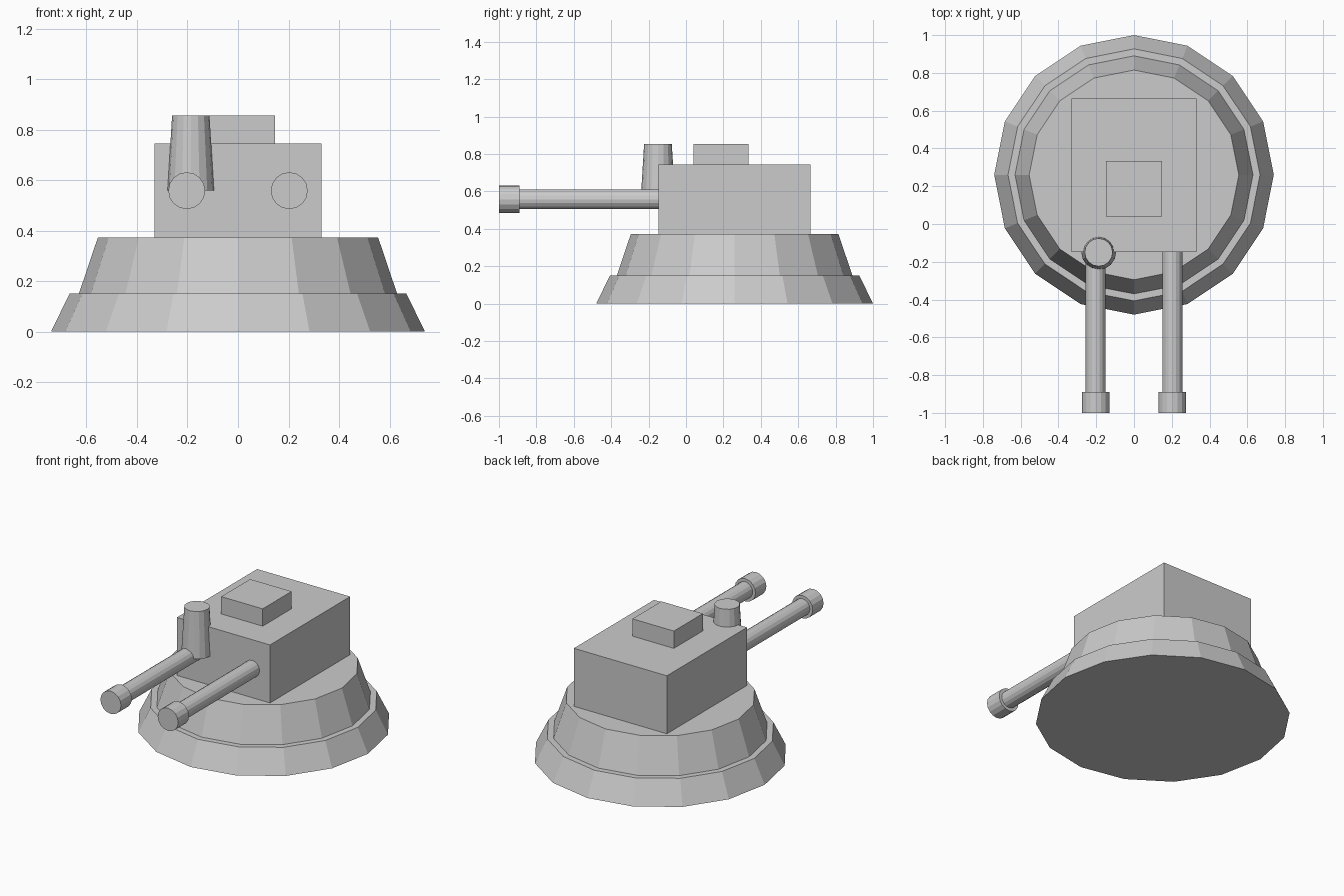
import bpy
import bmesh
from math import radians
from mathutils import Matrix, Vector

cube = bpy.data.objects.get("Cube")
if cube:
    bpy.data.objects.remove(cube, do_unlink=True)

SIDES = 16
BASE_Y = 0.26

# Single grey paint
grey = bpy.data.materials.new("plain_grey")
grey.use_nodes = True
colour = (0.6, 0.6, 0.6, 1)
grey.diffuse_color = colour
grey.node_tree.nodes["Principled BSDF"].inputs["Base Color"].default_value = colour


def finish(name, bm):
    mesh = bpy.data.meshes.new(name)
    bm.to_mesh(mesh)
    bm.free()
    mesh.materials.append(grey)
    obj = bpy.data.objects.new(name, mesh)
    bpy.context.collection.objects.link(obj)
    return obj


def box(name, low, high):
    low, high = Vector(low), Vector(high)
    bm = bmesh.new()
    place = Matrix.Translation((low + high) / 2) @ Matrix.Diagonal(high - low).to_4x4()
    bmesh.ops.create_cube(bm, size=1, matrix=place)
    return finish(name, bm)


def tapered(name, start, r_start, r_end, length, tilt=0):
    """Faceted cylinder growing from start along z, tilted about x."""
    bm = bmesh.new()
    place = (Matrix.Translation(start) @ Matrix.Rotation(radians(tilt), 4, "X")
             @ Matrix.Translation((0, 0, length / 2)))
    bmesh.ops.create_cone(bm, cap_ends=True, segments=SIDES, radius1=r_start,
                          radius2=r_end, depth=length, matrix=place)
    return finish(name, bm)


# Stepped round base
tapered("base_lower_tier", (0, BASE_Y, 0), 0.74, 0.667, 0.15)
tapered("base_upper_tier", (0, BASE_Y, 0.15), 0.63, 0.555, 0.222)

# Gun housing and roof hatch
box("gun_housing", (-0.33, -0.147, 0.372), (0.33, 0.665, 0.744))
box("roof_hatch", (-0.147, 0.04, 0.744), (0.147, 0.333, 0.855))

# Twin barrels with muzzle collars
for side, x in (("right", -0.203), ("left", 0.203)):
    tapered(side + "_barrel", (x, -0.14, 0.558), 0.053, 0.053, 0.76, 90)
    tapered(side + "_muzzle", (x, -0.89, 0.558), 0.073, 0.073, 0.11, 90)

# Sight post at the front right corner
tapered("sight_post", (-0.187, -0.15, 0.558), 0.092, 0.074, 0.297)
